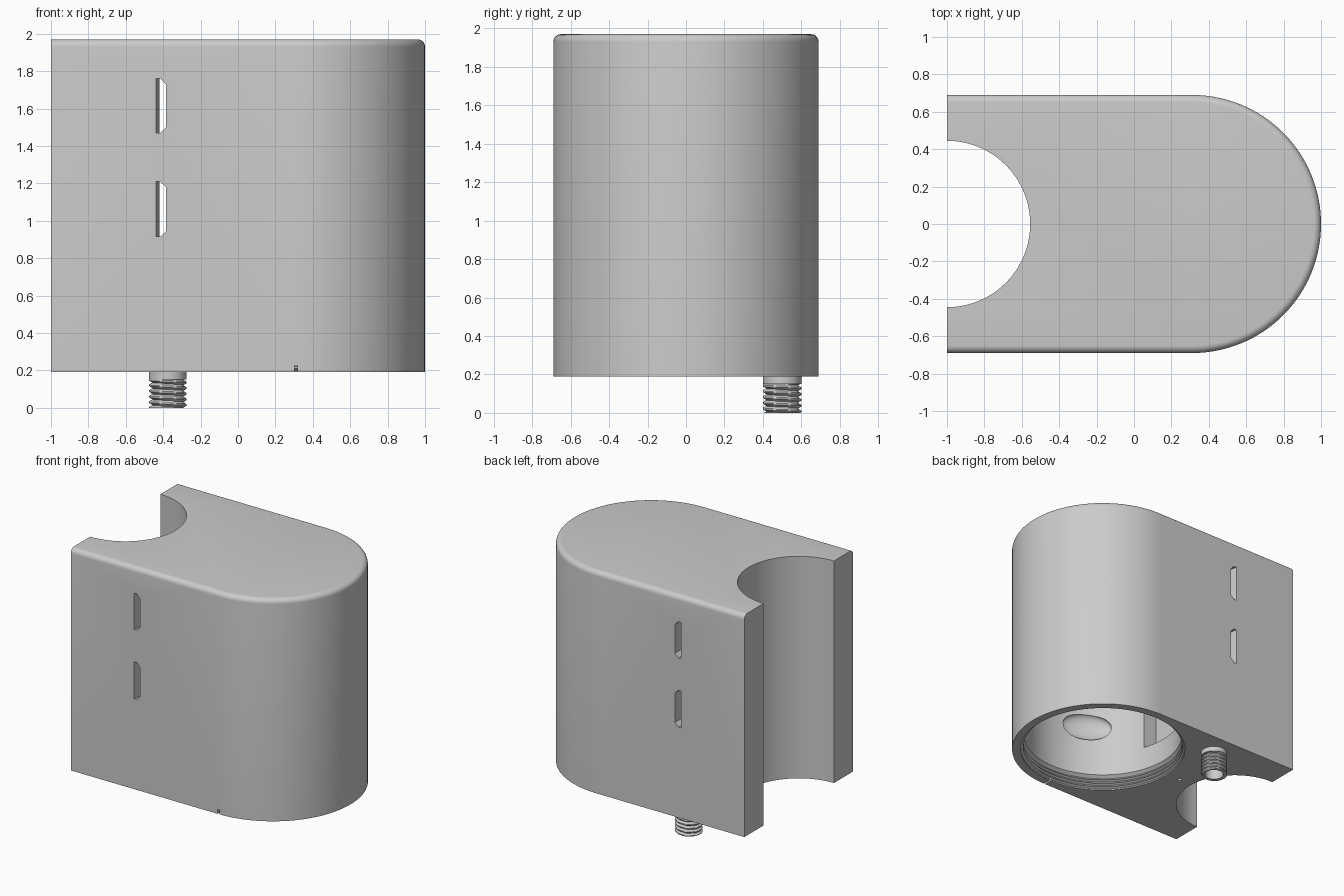
import bpy, bmesh, math
from mathutils import Vector

if "Cube" in bpy.data.objects:
    bpy.data.objects.remove(bpy.data.objects["Cube"], do_unlink=True)

BOTTOM, TOP, HALF, ROUND_X = 0.19, 1.97, 0.69, 0.31
NOTCH_R, FILLET = 0.445, 0.04

grey = bpy.data.materials.new("plain grey")
grey.use_nodes = True
grey.diffuse_color = (0.6, 0.6, 0.6, 1)
grey.node_tree.nodes["Principled BSDF"].inputs["Base Color"].default_value = grey.diffuse_color


def finish(name, bm):
    bmesh.ops.recalc_face_normals(bm, faces=bm.faces)
    mesh = bpy.data.meshes.new(name)
    bm.to_mesh(mesh)
    bm.free()
    mesh.materials.append(grey)
    ob = bpy.data.objects.new(name, mesh)
    bpy.context.collection.objects.link(ob)
    return ob


def arc(cx, cy, r, a0, a1, n):
    angles = [math.radians(a0 + (a1 - a0) * i / n) for i in range(n + 1)]
    return [(cx + r * math.cos(a), cy + r * math.sin(a)) for a in angles]


def loft(name, rings):
    """Closed skin through rings of points, capped at both ends."""
    bm = bmesh.new()
    rows = [[bm.verts.new(p) for p in ring] for ring in rings]
    n = len(rows[0])
    for a, b in zip(rows, rows[1:]):
        for i in range(n):
            j = (i + 1) % n
            bm.faces.new((a[i], a[j], b[j], b[i]))
    bm.faces.new(rows[0])
    bm.faces.new(rows[-1])
    return finish(name, bm)


def lathe(name, x, y, profile, n=64):
    return loft(name, [[(px, py, z) for px, py in arc(x, y, r, 0, 360, n)[:-1]]
                       for r, z in profile])


def box(name, lo, hi):
    return loft(name, [[(lo[0], lo[1], z), (hi[0], lo[1], z), (hi[0], hi[1], z), (lo[0], hi[1], z)]
                       for z in (lo[2], hi[2])])


def smooth(ob):
    bpy.ops.object.select_all(action="DESELECT")
    bpy.context.view_layer.objects.active = ob
    ob.select_set(True)
    bpy.ops.object.shade_smooth_by_angle(angle=math.radians(30))


def cut(ob, cutters):
    for cutter in cutters:
        cutter.hide_render = True
        mod = ob.modifiers.new(cutter.name, "BOOLEAN")
        mod.operation, mod.solver, mod.object = "DIFFERENCE", "EXACT", cutter
    bpy.context.view_layer.update()
    mesh = bpy.data.meshes.new_from_object(ob.evaluated_get(bpy.context.evaluated_depsgraph_get()))
    ob.modifiers.clear()
    ob.data = mesh
    for cutter in cutters:
        bpy.data.objects.remove(cutter, do_unlink=True)


# Housing: rounded end, flat sides, half-round notch, filleted top rim
outline = [(-1, -HALF)] + arc(ROUND_X, 0, HALF, -90, 90, 64) + [(-1, HALF)]
outline += arc(-1, 0, NOTCH_R, 90, -90, 40)
bm = bmesh.new()
base = bm.faces.new([bm.verts.new((x, y, BOTTOM)) for x, y in outline])
top = bmesh.ops.extrude_face_region(bm, geom=[base], use_keep_orig=True)
bmesh.ops.translate(bm, verts=[v for v in top["geom"] if isinstance(v, bmesh.types.BMVert)],
                    vec=Vector((0, 0, TOP - BOTTOM)))


def on_rim(v):
    return v.co.z > TOP - 0.01 and (abs(v.co.y) > HALF - 0.01 or v.co.x > ROUND_X)


rim = [e for e in bm.edges if all(on_rim(v) for v in e.verts)]
bmesh.ops.bevel(bm, geom=rim, offset=FILLET, segments=6, profile=0.5, affect="EDGES")
housing = finish("housing", bm)

# Round chamber with a grooved mouth, open underneath
mouth = [(0.625, BOTTOM - 0.05), (0.625, BOTTOM + 0.01)]
for i in range(3):
    z = BOTTOM + 0.02 + i * 0.03
    mouth += [(0.605, z), (0.625, z + 0.01), (0.625, z + 0.02)]
cutters = [lathe("chamber", ROUND_X, 0, mouth + [(0.6, BOTTOM + 0.12), (0.6, 1.87)], 96)]

# Recess in the chamber wall, and a shallow dimple beside it
cutters.append(box("wall_recess", (-0.38, -0.19, 0.5), (0, 0.16, 1.5)))
a = math.radians(242)
bm = bmesh.new()
bmesh.ops.create_uvsphere(bm, u_segments=32, v_segments=16, radius=1)
bmesh.ops.scale(bm, vec=(0.06, 0.2, 0.11), verts=bm.verts)
dimple = finish("dimple", bm)
dimple.rotation_euler.z = a
dimple.location = (ROUND_X + 0.59 * math.cos(a), 0.59 * math.sin(a), 0.72)
cutters.append(dimple)

# Strap slots through both sides, flared at the mouths
for z0, z1 in ((1.47, 1.76), (0.915, 1.21)):
    rings = []
    for y, left in ((-0.72, -0.445), (-0.6, -0.42), (0.6, -0.42), (0.72, -0.445)):
        rings.append([(left, y, z0), (-0.415, y, z0), (-0.385, y, z0 + 0.03),
                      (-0.385, y, z1 - 0.03), (-0.415, y, z1), (left, y, z1)])
    cutters.append(loft("strap_slot", rings))

# Drain nick, pin hole and cable bore
cutters.append(box("drain_nick", (0.302, -0.75, 0.1), (0.317, -0.55, 0.225)))
cutters.append(lathe("pin_hole", -0.436, 0.02, [(0.015, 0.1), (0.015, 0.3)], 16))
FX, FY = -0.375, 0.5
cutters.append(lathe("cable_bore", FX, FY, [(0.07, 0.1), (0.07, 0.45)], 32))
cut(housing, cutters)
smooth(housing)

# Threaded hollow fitting: collar above a helical thread
N, PITCH, STEPS = 48, 0.03, 40
rings = []
for k in range(STEPS + 1):
    z = 0.15 * k / STEPS
    ring = []
    for i in range(N):
        phase = (z / PITCH + i / N) % 1
        r = 0.082 + 0.018 * min(1, 1.4 * (1 - abs(2 * phase - 1)))
        t = math.tau * i / N
        ring.append((FX + r * math.cos(t), FY + r * math.sin(t), z))
    rings.append(ring)
for z in (0.151, BOTTOM + 0.005):
    rings.append([(x, y, z) for x, y in arc(FX, FY, 0.1, 0, 360, N)[:-1]])
fitting = loft("threaded_fitting", rings)
cut(fitting, [lathe("fitting_bore", FX, FY, [(0.07, -0.05), (0.07, 0.3)], 32)])
smooth(fitting)
